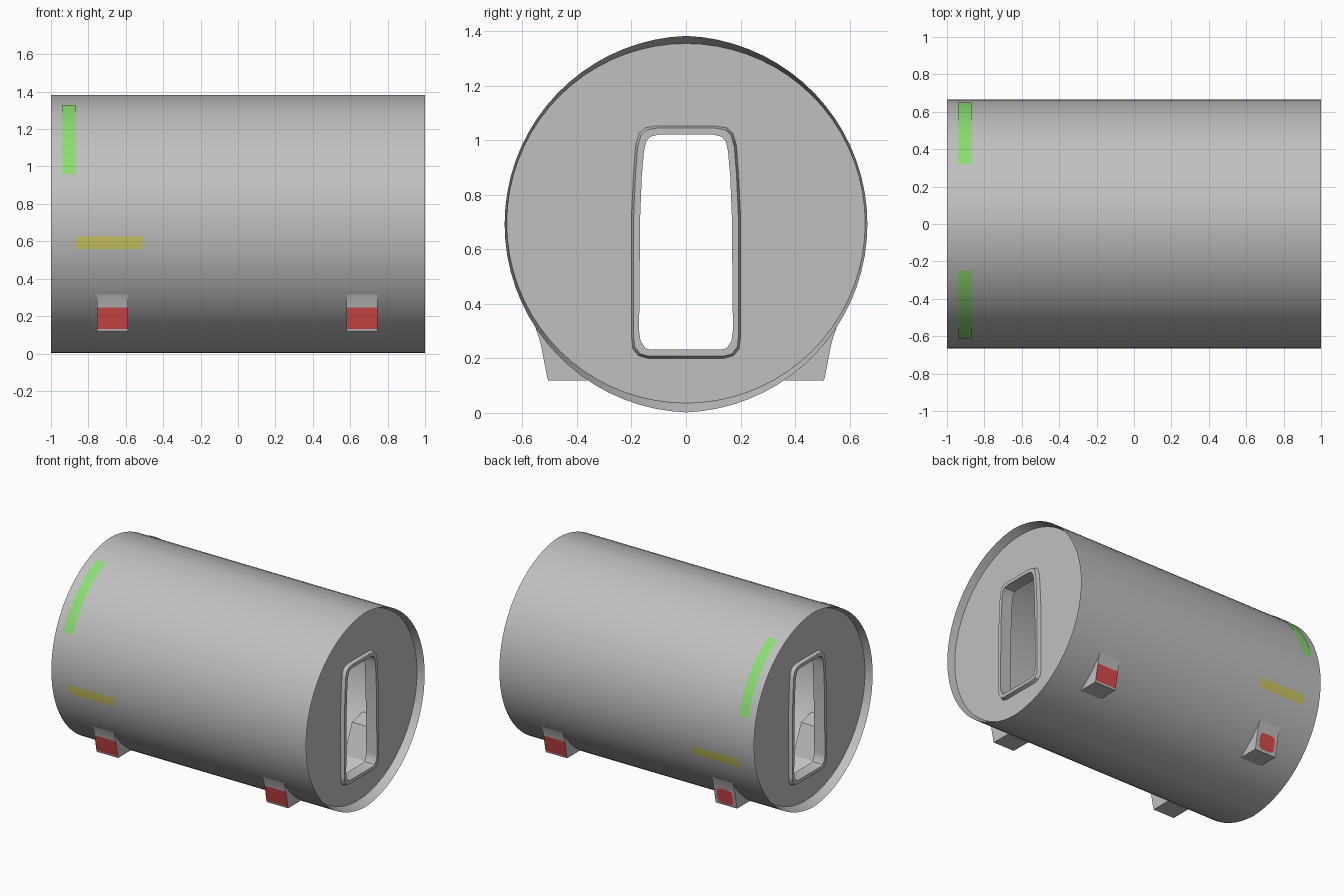
import bpy, bmesh, math

if "Cube" in bpy.data.objects:
    bpy.data.objects.remove(bpy.data.objects["Cube"])

R, D, CZ = 0.6905, 0.0255, 0.692     # two offset arcs make the slightly pointed hull section
PLATE_X = 0.945                       # recessed end walls


def mat(name, rgb):
    m = bpy.data.materials.new(name)
    m.diffuse_color = (*rgb, 1)
    m.use_nodes = True
    m.node_tree.nodes["Principled BSDF"].inputs["Base Color"].default_value = m.diffuse_color
    return m


GREY = mat("hull_grey", (0.53, 0.53, 0.53))
RED = mat("red_pad", (0.70, 0.07, 0.07))
GREEN = mat("green_mark", (0.26, 0.73, 0.17))
YELLOW = mat("yellow_mark", (0.62, 0.57, 0.12))


def finish(name, bm, mats, angle=35):
    me = bpy.data.meshes.new(name)
    bm.to_mesh(me)
    bm.free()
    ob = bpy.data.objects.new(name, me)
    bpy.context.collection.objects.link(ob)
    for m in mats:
        me.materials.append(m)
    bpy.ops.object.select_all(action='DESELECT')
    ob.select_set(True)
    bpy.context.view_layer.objects.active = ob
    bpy.ops.object.shade_smooth_by_angle(angle=math.radians(angle))
    return ob


def hull_y(z, off=0.0):
    return math.sqrt((R + off) ** 2 - (z - CZ) ** 2) - D


def hull_section(n=36):
    a = math.acos(D / R)
    half = [(R * math.cos(t) - D, R * math.sin(t) + CZ)
            for t in (-a + 2 * a * i / n for i in range(n))]
    return half + [(-y, 2 * CZ - z) for y, z in half]


def ring(bm, pts, x):
    return [bm.verts.new((x, y, z)) for y, z in pts]


def bridge(bm, a, b):
    n = len(a)
    return [bm.faces.new((a[i], a[(i + 1) % n], b[(i + 1) % n], b[i])) for i in range(n)]


def mirrored(half):
    return half + [(-y, z) for y, z in reversed(half)]


# Hull skin
bm = bmesh.new()
sec = hull_section()
bridge(bm, ring(bm, sec, -1), ring(bm, sec, 1))
for f in bm.faces:
    c = f.calc_center_median()
    f.normal_update()
    if f.normal.y * c.y + f.normal.z * (c.z - CZ) < 0:
        f.normal_flip()
finish("hull", bm, [GREY])

# Doorway outlines, bottom to top
outer = mirrored([(0.14, 0.20), (0.175, 0.21), (0.195, 0.235), (0.20, 0.28), (0.20, 0.72),
                  (0.193, 0.87), (0.185, 0.98), (0.172, 1.025), (0.15, 1.045), (0.11, 1.052)])
inner = mirrored([(0.13, 0.232), (0.15, 0.237), (0.167, 0.265), (0.172, 0.30), (0.168, 0.72),
                  (0.162, 0.87), (0.154, 0.96), (0.146, 0.995), (0.13, 1.013), (0.10, 1.02)])
lip = [(a[0] * .75 + b[0] * .25, a[1] * .75 + b[1] * .25) for a, b in zip(outer, inner)]

for s, side in ((-1, "left"), (1, "right")):
    # End wall with its sloping rim and door hole
    bm = bmesh.new()
    rim = ring(bm, sec, s)
    edge = ring(bm, [(0.657 * math.cos(t), 0.695 + 0.659 * math.sin(t))
                     for t in (math.atan2(z - CZ, y) for y, z in sec)], s * PLATE_X)
    bridge(bm, rim, edge)
    hole = ring(bm, outer, s * PLATE_X)
    loops = []
    for loop in (edge, hole):
        for i in range(len(loop)):
            pair = (loop[i - 1], loop[i])
            loops.append(bm.edges.get(pair) or bm.edges.new(pair))
    bmesh.ops.triangle_fill(bm, edges=loops, use_beauty=True)
    for f in bm.faces:
        f.normal_update()
        if f.normal.x * s < 0:
            f.normal_flip()
    finish(side + "_end_wall", bm, [GREY])

    # Raised door frame with a short jamb
    bm = bmesh.new()
    l0 = ring(bm, outer, s * PLATE_X)
    l1 = ring(bm, lip, s * (PLATE_X + 0.025))
    l2 = ring(bm, inner, s * (PLATE_X + 0.025))
    l3 = ring(bm, inner, s * (PLATE_X - 0.06))
    for a, b in ((l0, l1), (l1, l2), (l2, l3)):
        bridge(bm, a, b)
    bm.normal_update()
    if sum(f.normal.x for f in bm.faces) * s < 0:
        bmesh.ops.reverse_faces(bm, faces=bm.faces[:])
    finish(side + "_door_frame", bm, [GREY], 30)


# Feet with red outer pads
FOOT = [(0.36, 0.118), (0.505, 0.118), (0.509, 0.13), (0.531, 0.245),
        (0.538, 0.272), (0.551, 0.31), (0.566, 0.35), (0.45, 0.32)]


def foot(name, x0, x1, s, full_pad):
    bm = bmesh.new()
    pts = [(s * y, z) for y, z in FOOT]
    a, b = ring(bm, pts, x0), ring(bm, pts, x1)
    sides = bridge(bm, a, b)
    bm.faces.new(a)
    bm.faces.new(b)
    bmesh.ops.recalc_face_normals(bm, faces=bm.faces[:])
    if full_pad:
        sides[2].material_index = 1
    else:
        # Rounded pad on one foot
        cx = (x0 + x1) / 2
        vs = []
        for i in range(16):
            t = 2 * math.pi * i / 16
            c, d = math.cos(t), math.sin(t)
            u = math.copysign(abs(c) ** 0.5, c) * 0.062
            v = math.copysign(abs(d) ** 0.5, d) * 0.056
            vs.append(bm.verts.new((cx + u, s * (0.523 + v * 0.19), 0.187 + v)))
        f = bm.faces.new(vs)
        f.material_index = 1
        f.normal_update()
        if f.normal.y * s < 0:
            f.normal_flip()
    finish(name, bm, [GREY, RED], 25)


for s, face in ((-1, "front"), (1, "back")):
    foot(face + "_left_foot", -0.755, -0.588, s, s < 0)
    foot(face + "_right_foot", 0.58, 0.747, s, True)


# Painted marks that follow the hull curve
def mark(name, x0, x1, z0, z1, s, m, n=14):
    bm = bmesh.new()
    rows = []
    for i in range(n + 1):
        z = z0 + (z1 - z0) * i / n
        y = s * hull_y(z, 0.004)
        rows.append((bm.verts.new((x0, y, z)), bm.verts.new((x1, y, z))))
    for p, q in zip(rows, rows[1:]):
        f = bm.faces.new((p[0], p[1], q[1], q[0]))
        f.normal_update()
        if f.normal.y * s < 0:
            f.normal_flip()
    finish(name, bm, [m])


mark("front_green_mark", -0.94, -0.868, 0.96, 1.33, -1, GREEN)
mark("back_green_mark", -0.94, -0.868, 0.86, 1.295, 1, GREEN)
mark("front_yellow_mark", -0.868, -0.51, 0.56, 0.625, -1, YELLOW)
mark("back_yellow_mark", -0.868, -0.51, 0.49, 0.555, 1, YELLOW)
